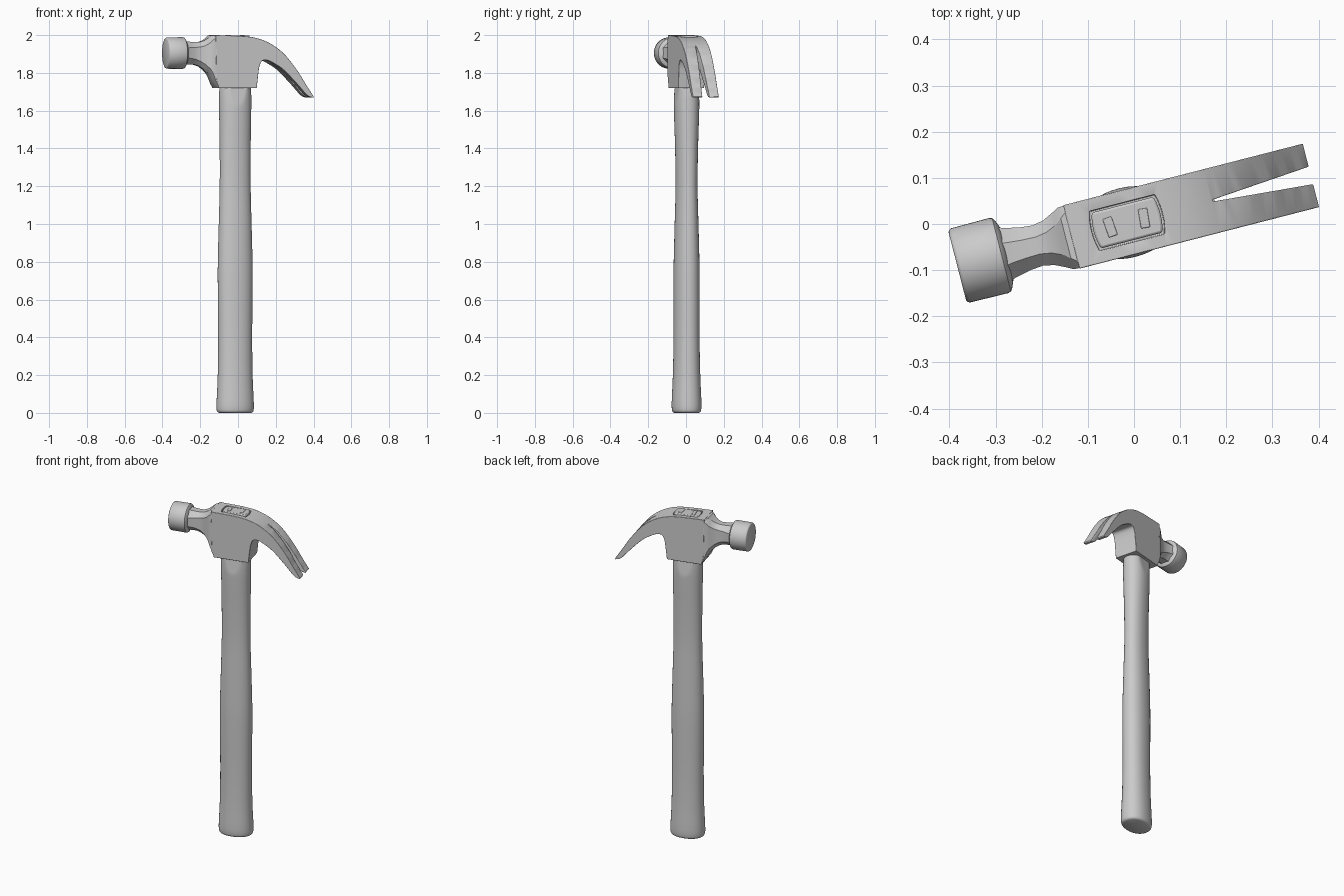
import bpy, bmesh, math
from mathutils import Matrix, Vector

if "Cube" in bpy.data.objects:
    bpy.data.objects.remove(bpy.data.objects["Cube"])

# whole hammer is turned about z and its handle sits slightly left of centre
PLACE = Matrix.Translation((-0.015, 0.003, 0)) @ Matrix.Rotation(math.radians(14.4), 4, 'Z')


def finish(name, bm, angle=35):
    bmesh.ops.recalc_face_normals(bm, faces=bm.faces)
    me = bpy.data.meshes.new(name)
    bm.to_mesh(me)
    bm.free()
    ob = bpy.data.objects.new(name, me)
    bpy.context.collection.objects.link(ob)
    ob.matrix_world = PLACE
    select(ob)
    bpy.ops.object.shade_smooth_by_angle(angle=math.radians(angle))
    return ob


def select(ob):
    bpy.ops.object.select_all(action='DESELECT')
    ob.select_set(True)
    bpy.context.view_layer.objects.active = ob


def loft(name, rings, angle=35):
    bm = bmesh.new()
    loops = [[bm.verts.new(p) for p in ring] for ring in rings]
    n = len(loops[0])
    for a, b in zip(loops, loops[1:]):
        for i in range(n):
            j = (i + 1) % n
            bm.faces.new((a[i], a[j], b[j], b[i]))
    bm.faces.new(loops[0])
    bm.faces.new(loops[-1])
    return finish(name, bm, angle)


def spline(pts, steps=5):
    p = [Vector(q) for q in pts]
    p = [2 * p[0] - p[1]] + p + [2 * p[-1] - p[-2]]
    out = []
    for a, b, c, d in zip(p, p[1:], p[2:], p[3:]):
        for k in range(steps):
            t = k / steps
            out.append(0.5 * (2 * b + (c - a) * t + (2 * a - 5 * b + 4 * c - d) * t ** 2
                              + (3 * b - a - 3 * c + d) * t ** 3))
    return out + [p[-2]]


def prism(name, pts, z0, z1):
    return loft(name, [[(x, y, z) for x, y in pts] for z in (z0, z1)])


def bevel(ob, width, segments=2):
    m = ob.modifiers.new("bevel", 'BEVEL')
    m.width, m.segments, m.limit_method, m.angle_limit = width, segments, 'ANGLE', math.radians(40)


def cut(ob, cutter):
    m = ob.modifiers.new("cut", 'BOOLEAN')
    m.operation, m.object, m.solver = 'DIFFERENCE', cutter, 'EXACT'
    select(ob)
    bpy.ops.object.modifier_apply(modifier=m.name)
    bpy.data.objects.remove(cutter)


def eye_outline(hu, hv, bulge=0.006, n=6):
    right = [(hu + bulge * (1 - (2 * i / n - 1) ** 2), -hv + 2 * hv * i / n) for i in range(n + 1)]
    return right + [(-u, -v) for u, v in right]


# handle: oval loft (z, half length, half width), flats scooped below the head
stations = [(0.0, 0.086, 0.062), (0.006, 0.095, 0.071), (0.02, 0.099, 0.075), (0.06, 0.099, 0.076),
            (0.2, 0.093, 0.070), (0.4, 0.091, 0.066), (0.65, 0.093, 0.066), (0.8, 0.093, 0.065),
            (1.0, 0.088, 0.060), (1.2, 0.083, 0.055), (1.4, 0.083, 0.058), (1.55, 0.085, 0.063),
            (1.62, 0.086, 0.065), (1.65, 0.086, 0.065), (1.68, 0.086, 0.064), (1.75, 0.082, 0.062)]
rings = []
for z, a, b in [tuple(p) for p in spline(stations, 3)]:
    flat = 0.066 - 0.13 * (z - 1.62) if z > 1.62 else 1
    ring = []
    for i in range(48):
        c, s = math.cos(math.tau * i / 48), math.sin(math.tau * i / 48)
        u = a * math.copysign(abs(c) ** 0.92, c)
        v = b * math.copysign(abs(s) ** 0.92, s)
        ring.append((u, max(-flat, min(flat, v)), max(z, 0)))
    rings.append(ring)
loft("handle", rings)

# head body and claw: side profile pushed across the width
top = spline([(-0.125, 2.0), (0.02, 1.995), (0.10, 1.984), (0.175, 1.955), (0.25, 1.9),
              (0.32, 1.815), (0.37, 1.737), (0.412, 1.674)])
under = spline([(0.408, 1.668), (0.375, 1.682), (0.32, 1.742), (0.25, 1.813), (0.2, 1.847),
                (0.16, 1.866), (0.13, 1.864), (0.115, 1.835), (0.108, 1.79), (0.1, 1.72)])
side = [tuple(p) for p in top + under] + [(-0.108, 1.72), (-0.12, 1.77)]
head = loft("head_and_claw", [[(u, v, z) for u, z in side] for v in (-0.071, 0.071)])
cut(head, prism("slot_cutter", [(0.192, -0.002), (0.192, 0.002), (0.43, 0.021), (0.43, -0.021)], 1.5, 2.1))
cut(head, prism("eye_cutter", eye_outline(0.073, 0.044), 1.975, 2.1))
bevel(head, 0.004)

# handle end showing in the eye, with two wedges
plug = prism("handle_end", eye_outline(0.069, 0.040), 1.96, 1.998)
bevel(plug, 0.005)
for sign in (-1, 1):
    c = Matrix.Rotation(math.radians(5 * -sign), 2)
    corners = [c @ Vector(p) for p in ((-0.01, -0.021), (0.01, -0.021), (0.01, 0.021), (-0.01, 0.021))]
    wedge = prism("wedge", [(p.x + sign * 0.038, p.y) for p in corners], 1.98, 2.0)
    bevel(wedge, 0.002)

# neck: eight-sided loft (u, bottom, top, half width, corner cut)
neck = [(-0.29, 1.838, 1.972, 0.067, 0.038), (-0.265, 1.845, 1.966, 0.056, 0.033),
        (-0.23, 1.845, 1.963, 0.048, 0.028), (-0.2, 1.835, 1.963, 0.045, 0.026),
        (-0.175, 1.818, 1.971, 0.050, 0.027), (-0.15, 1.793, 1.988, 0.062, 0.028),
        (-0.137, 1.772, 1.999, 0.069, 0.024), (-0.12, 1.738, 1.999, 0.070, 0.012),
        (-0.105, 1.721, 1.998, 0.070, 0.005)]
rings = []
for u, lo, hi, w, k in neck:
    half = [(w, lo + k), (w, hi - k), (w - k, hi)]
    ring = [(w - k, lo)] + half + [(k - w, hi), (-w, hi - k), (-w, lo + k), (k - w, lo)]
    rings.append([(u, v, z) for v, z in ring])
loft("neck", rings, 30)

# striking face: turned around the head axis
turned = [(-0.38, 0.076), (-0.378, 0.080), (-0.373, 0.083), (-0.288, 0.084),
          (-0.281, 0.082), (-0.277, 0.077), (-0.268, 0.055)]
loft("striking_face", [[(u, r * math.cos(math.tau * i / 48), 1.905 + r * math.sin(math.tau * i / 48))
                        for i in range(48)] for u, r in turned])
